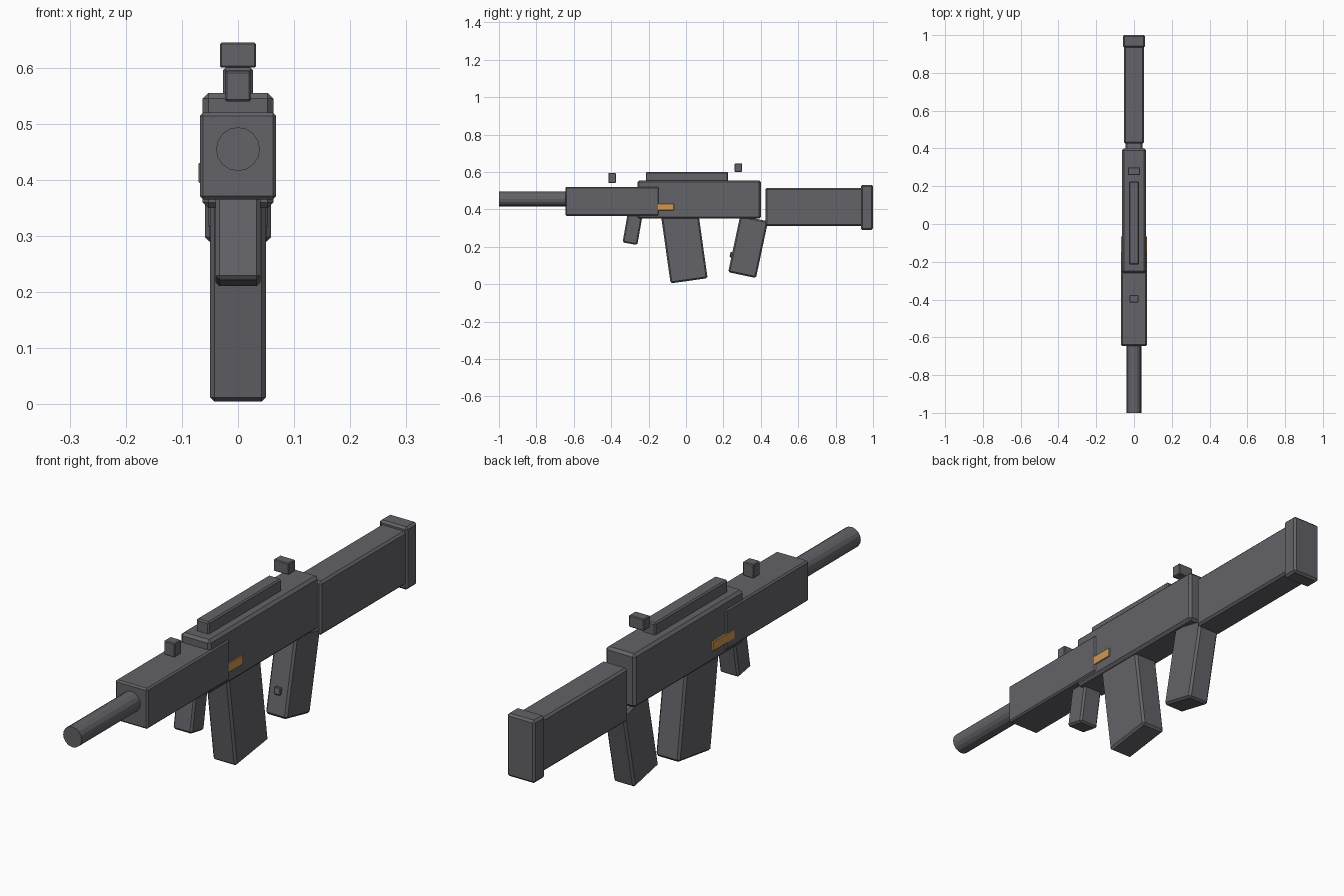
import bpy
from math import radians

if "Cube" in bpy.data.objects:
    bpy.data.objects.remove(bpy.data.objects["Cube"])


def make_material(name, color):
    mat = bpy.data.materials.new(name)
    mat.use_nodes = True
    mat.diffuse_color = (*color, 1)
    mat.node_tree.nodes["Principled BSDF"].inputs["Base Color"].default_value = (*color, 1)
    return mat


gunmetal = make_material("dark grey metal", (0.125, 0.123, 0.138))
brass = make_material("brass", (0.62, 0.31, 0.08))


def block(name, x, y, z, bevel=0.008, tilt=0, mat=gunmetal):
    """Chamfered box from (low, high) ranges, tilted about its own centre along x."""
    ranges = (x, y, z)
    bpy.ops.mesh.primitive_cube_add(size=1, location=[(a + b) / 2 for a, b in ranges])
    obj = bpy.context.object
    obj.name = name
    obj.scale = [b - a for a, b in ranges]
    bpy.ops.object.transform_apply(location=False, rotation=False, scale=True)
    obj.rotation_euler.x = radians(tilt)
    obj.data.materials.append(mat)
    if bevel:
        mod = obj.modifiers.new("chamfer", "BEVEL")
        mod.width = bevel
        mod.segments = 1
    return obj


def sym(half):
    return (-half, half)


# Main body
block("receiver", sym(0.063), (-0.26, 0.40), (0.35, 0.555), 0.01)
block("handguard", sym(0.068), (-0.645, -0.145), (0.365, 0.52), 0.006)
block("top_rail", sym(0.027), (-0.215, 0.225), (0.55, 0.60), 0.005)

# Stock
block("stock", sym(0.053), (0.425, 0.945), (0.31, 0.515))
block("butt_plate", sym(0.059), (0.935, 1.0), (0.29, 0.53))

# Sights
block("front_sight", sym(0.023), (-0.415, -0.375), (0.54, 0.594), 0.003)
block("rear_sight", sym(0.032), (0.26, 0.30), (0.60, 0.645), 0.003)

# Tilted parts hanging below the body
block("magazine", sym(0.05), (-0.11, 0.09), (0.016, 0.396), tilt=8)
block("rear_grip", sym(0.045), (0.256, 0.408), (0.045, 0.355), tilt=-12)
block("foregrip", sym(0.04), (-0.325, -0.245), (0.215, 0.385), 0.007, tilt=-10)
block("trigger", sym(0.013), (0.235, 0.26), (0.142, 0.170), 0.003, tilt=-12)

# Ejection port plate passing through both sides
block("ejection_port", (-0.07, 0.0675), (-0.195, -0.065), (0.395, 0.43), 0.001, mat=brass)

# Barrel
bpy.ops.mesh.primitive_cylinder_add(vertices=16, radius=0.039, depth=0.5,
                                    location=(0, -0.75, 0.455),
                                    rotation=(radians(90), 0, 0))
barrel = bpy.context.object
barrel.name = "barrel"
barrel.data.materials.append(gunmetal)
